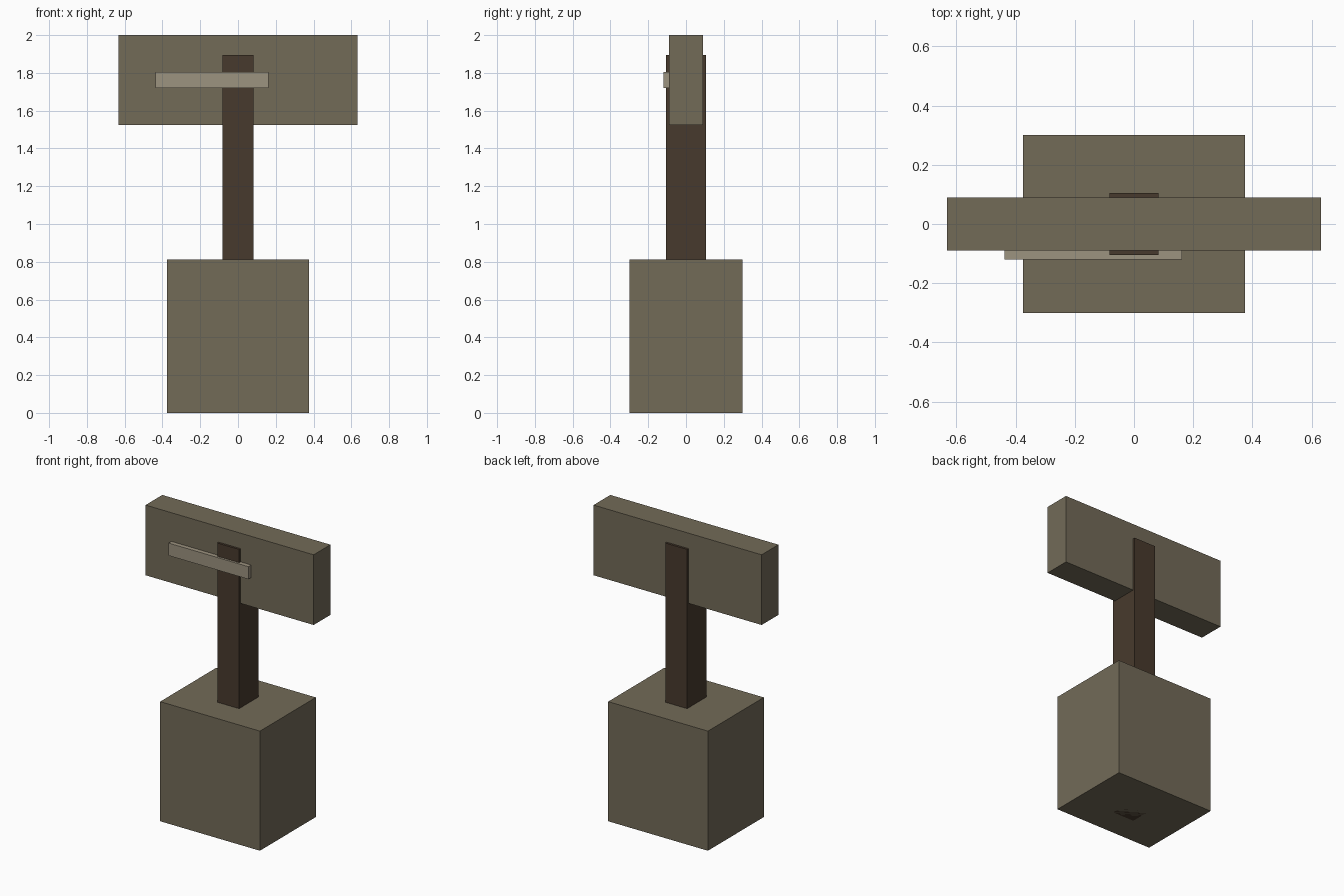
import bpy
from mathutils import Matrix, Vector
import bmesh

cube = bpy.data.objects.get("Cube")
if cube:
    bpy.data.objects.remove(cube, do_unlink=True)


def make_material(name, rgb):
    mat = bpy.data.materials.new(name)
    mat.use_nodes = True
    color = (*rgb, 1.0)
    mat.diffuse_color = color
    mat.node_tree.nodes["Principled BSDF"].inputs["Base Color"].default_value = color
    return mat


def make_box(name, low, high, mat):
    """Axis-aligned box between two corners."""
    low, high = Vector(low), Vector(high)
    bm = bmesh.new()
    transform = Matrix.Translation((low + high) / 2) @ Matrix.Diagonal((*(high - low), 1))
    bmesh.ops.create_cube(bm, size=1, matrix=transform)
    mesh = bpy.data.meshes.new(name)
    bm.to_mesh(mesh)
    bm.free()
    mesh.materials.append(mat)
    obj = bpy.data.objects.new(name, mesh)
    bpy.context.collection.objects.link(obj)
    return obj


stone = make_material("olive stone", (0.17, 0.145, 0.097))
wood = make_material("dark wood", (0.064, 0.042, 0.026))
pale = make_material("pale stone", (0.335, 0.292, 0.215))

# Heavy block at the foot
make_box("base_block", (-0.375, -0.3, 0), (0.375, 0.3, 0.813), stone)

# Post running from the ground up through the block and the board
make_box("post", (-0.082, -0.105, 0), (0.082, 0.105, 1.895), wood)

# Wide board at the top
make_box("sign_board", (-0.632, -0.09, 1.523), (0.632, 0.09, 2), stone)

# Off-centre strip on the front of the board
make_box("front_strip", (-0.438, -0.12, 1.72), (0.162, -0.09, 1.805), pale)
